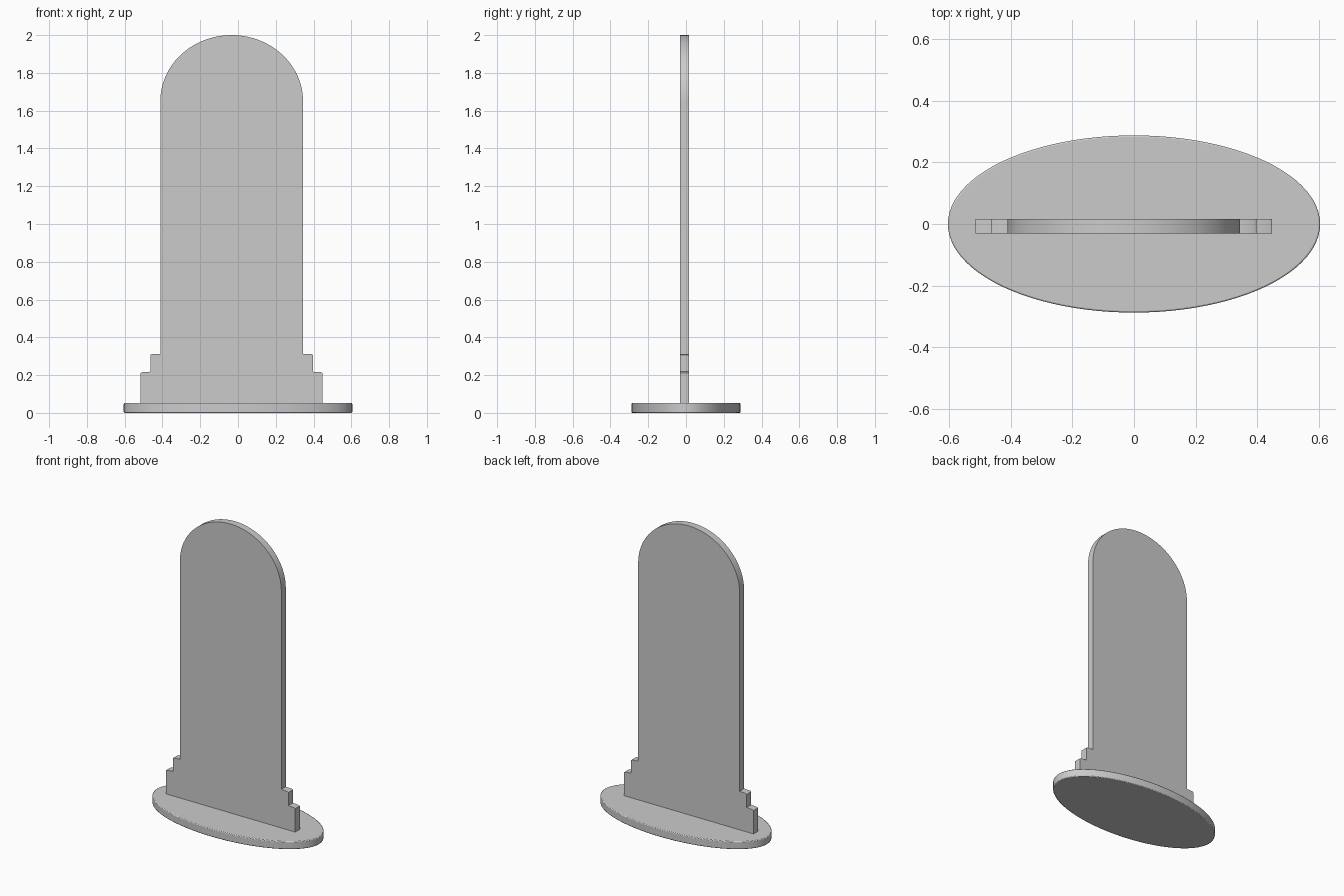
import bpy, bmesh, math

if "Cube" in bpy.data.objects:
    bpy.data.objects.remove(bpy.data.objects["Cube"])

grey = bpy.data.materials.new("plain grey")
grey.diffuse_color = (0.6, 0.6, 0.6, 1)
grey.use_nodes = True
grey.node_tree.nodes["Principled BSDF"].inputs["Base Color"].default_value = grey.diffuse_color


def extrude(name, outline, to_3d, offset):
    """Solid made by sweeping a closed 2D outline along offset."""
    bm = bmesh.new()
    face = bm.faces.new([bm.verts.new(to_3d(a, b)) for a, b in outline])
    result = bmesh.ops.extrude_face_region(bm, geom=[face])
    moved = [v for v in result["geom"] if isinstance(v, bmesh.types.BMVert)]
    bmesh.ops.translate(bm, verts=moved, vec=offset)
    bmesh.ops.recalc_face_normals(bm, faces=bm.faces)
    mesh = bpy.data.meshes.new(name)
    bm.to_mesh(mesh)
    bm.free()
    mesh.materials.append(grey)
    obj = bpy.data.objects.new(name, mesh)
    bpy.context.collection.objects.link(obj)
    return obj


def smooth(obj):
    bpy.ops.object.select_all(action='DESELECT')
    obj.select_set(True)
    bpy.context.view_layer.objects.active = obj
    bpy.ops.object.shade_smooth_by_angle(angle=math.radians(35))


# Oval base with softened rims
oval = [(0.605 * math.cos(t), 0.288 * math.sin(t))
        for t in (math.tau * i / 96 for i in range(96))]
base = extrude("oval_base", oval, lambda x, y: (x, y, 0), (0, 0, 0.053))
bevel = base.modifiers.new("soft rim", 'BEVEL')
bevel.width = 0.005
bevel.segments = 2
bevel.limit_method = 'ANGLE'
bevel.angle_limit = math.radians(60)
smooth(base)

# Upright board: stepped foot, straight sides and arched top
CENTRE, HALF, SPRING = -0.0335, 0.378, 1.65
steps = [(0.482, 0.04), (0.482, 0.211), (0.474, 0.215), (0.431, 0.218),
         (0.431, 0.306), (0.424, 0.311), (HALF, 0.313)]
arch = [(HALF * math.cos(t), SPRING + (2 - SPRING) * math.sin(t))
        for t in (math.pi * i / 48 for i in range(49))]
outline = steps + arch + [(-x, z) for x, z in reversed(steps)]
board = extrude("arched_board", outline,
                lambda x, z: (x + CENTRE, -0.031, z), (0, 0.048, 0))
smooth(board)
